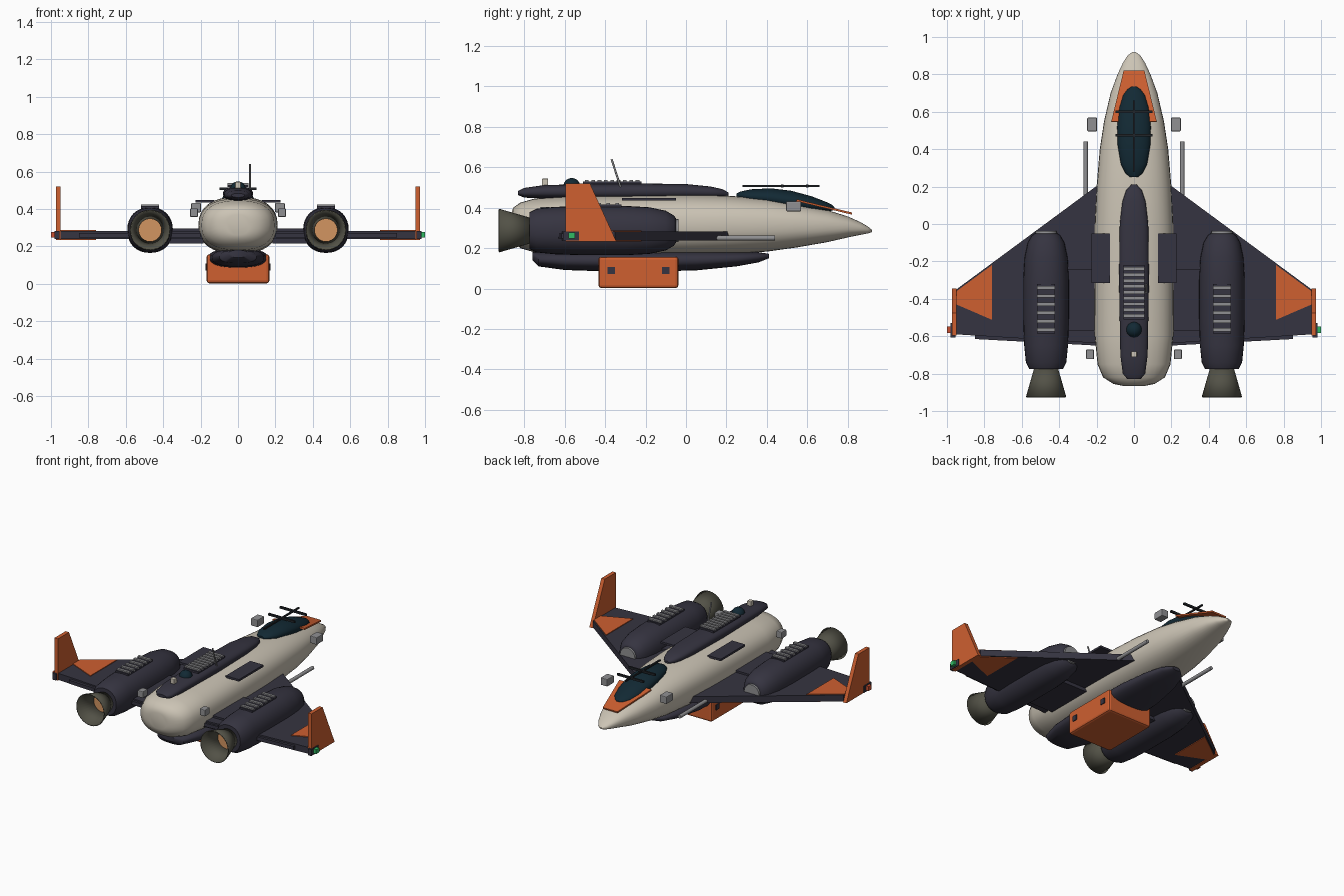
import bpy, bmesh, math
from mathutils import Vector

cube = bpy.data.objects.get("Cube")
if cube:
    bpy.data.objects.remove(cube)


def paint(name, rgb):
    m = bpy.data.materials.new(name)
    m.use_nodes = True
    m.diffuse_color = (*rgb, 1)
    bsdf = next(n for n in m.node_tree.nodes if n.type == 'BSDF_PRINCIPLED')
    bsdf.inputs["Base Color"].default_value = (*rgb, 1)
    bsdf.inputs["Roughness"].default_value = 0.6
    return m


CREAM = paint("cream hull", (.60, .55, .46))
NAVY = paint("dark navy", (.036, .034, .052))
ORANGE = paint("orange", (.62, .115, .03))
GREY = paint("light grey", (.28, .28, .29))
TEAL = paint("teal glass", (.006, .022, .034))
OLIVE = paint("nozzle metal", (.085, .083, .062))
GLOW = paint("exhaust glow", (.65, .30, .12))
GREEN = paint("green lamp", (.03, .50, .13))
RED = paint("red lamp", (.60, .08, .03))
BLACK = paint("frame black", (.015, .018, .022))


def finish(bm, name, mat, bevel=0, smooth=False):
    bmesh.ops.recalc_face_normals(bm, faces=bm.faces)
    me = bpy.data.meshes.new(name)
    bm.to_mesh(me)
    bm.free()
    ob = bpy.data.objects.new(name, me)
    bpy.context.collection.objects.link(ob)
    me.materials.append(mat)
    if bevel:
        mod = ob.modifiers.new("bevel", 'BEVEL')
        mod.width, mod.segments = bevel, 2
    if smooth:
        bpy.ops.object.select_all(action='DESELECT')
        ob.select_set(True)
        bpy.context.view_layer.objects.active = ob
        bpy.ops.object.shade_smooth_by_angle(angle=math.radians(40))
    return ob


def box(name, mat, center, size, bevel=0):
    bm = bmesh.new()
    bmesh.ops.create_cube(bm, size=1)
    bmesh.ops.scale(bm, vec=size, verts=bm.verts)
    bmesh.ops.translate(bm, vec=center, verts=bm.verts)
    return finish(bm, name, mat, bevel)


def loft(name, mat, stations, x=0, power=2.4, segs=32):
    """Skin of rounded sections; each station is y, half width, bottom, top."""
    bm = bmesh.new()
    rings = []
    for y, w, lo, hi in stations:
        ring = []
        for i in range(segs):
            a = 2 * math.pi * i / segs
            c, s = math.cos(a), math.sin(a)
            px = math.copysign(abs(c) ** (2 / power), c) * w
            pz = math.copysign(abs(s) ** (2 / power), s) * (hi - lo) / 2
            ring.append(bm.verts.new((x + px, y, (lo + hi) / 2 + pz)))
        rings.append(ring)
    for a, b in zip(rings, rings[1:]):
        for i in range(segs):
            j = (i + 1) % segs
            bm.faces.new((a[i], a[j], b[j], b[i]))
    bm.faces.new(rings[0])
    bm.faces.new(rings[-1])
    return finish(bm, name, mat, smooth=True)


def prism(name, mat, points, offset):
    """Flat outline pushed along an offset."""
    bm = bmesh.new()
    face = bm.faces.new([bm.verts.new(p) for p in points])
    out = bmesh.ops.extrude_face_region(bm, geom=[face])["geom"]
    verts = [v for v in out if isinstance(v, bmesh.types.BMVert)]
    bmesh.ops.translate(bm, vec=offset, verts=verts)
    return finish(bm, name, mat)


def rod(name, mat, a, b, r1, r2=None, caps=True, segs=24):
    a, b = Vector(a), Vector(b)
    bm = bmesh.new()
    bmesh.ops.create_cone(bm, cap_ends=caps, segments=segs, radius1=r1,
                          radius2=r1 if r2 is None else r2, depth=(b - a).length)
    turn = (b - a).to_track_quat('Z', 'Y').to_matrix()
    bmesh.ops.rotate(bm, cent=(0, 0, 0), matrix=turn, verts=bm.verts)
    bmesh.ops.translate(bm, vec=(a + b) / 2, verts=bm.verts)
    return finish(bm, name, mat, smooth=True)


def vents(name, x, y0, y1, z, count, width):
    """Grille: dark base with grey slats."""
    box(name + "_base", NAVY, (x, (y0 + y1) / 2, z), (width, y1 - y0 + .04, .012))
    for i in range(count):
        y = y0 + (y1 - y0) * i / (count - 1)
        box(name + "_slat", GREY, (x, y, z + .008), (width, .018, .014))


# Hull, spine, keel
loft("fuselage", CREAM, [
    (-.865, .06, .26, .37), (-.855, .11, .235, .40), (-.82, .165, .20, .425),
    (-.75, .195, .18, .445), (-.6, .21, .167, .455), (-.2, .212, .16, .463),
    (.0, .21, .162, .465), (.2, .20, .17, .46), (.4, .183, .183, .445),
    (.55, .16, .204, .42), (.7, .125, .23, .388), (.8, .088, .253, .357),
    (.86, .06, .265, .33), (.9, .035, .273, .307), (.92, .008, .28, .29)])
loft("spine", NAVY, [
    (-.83, .035, .462, .483), (-.80, .06, .45, .498), (-.7, .073, .445, .512),
    (-.3, .08, .44, .521), (0, .076, .445, .517), (.12, .062, .448, .505),
    (.18, .042, .452, .492), (.21, .015, .46, .475)])
loft("keel", NAVY, [
    (-.76, .05, .14, .18), (-.73, .10, .11, .18), (-.6, .14, .092, .185),
    (-.3, .16, .082, .19), (.05, .15, .09, .19), (.25, .12, .11, .185),
    (.36, .085, .13, .18), (.41, .03, .15, .172)])

# Cargo box
box("cargo_box", ORANGE, (0, -.235, .08), (.335, .395, .155), .014)
for side in (-1, 1):
    for y in (-.37, -.10):
        box("cargo_latch", NAVY, (side * .168, y, .09), (.01, .036, .036))

# Cockpit
prism("nose_panel", ORANGE, [(-.055, .82, .366), (.055, .82, .366),
                             (.122, .545, .432), (-.122, .545, .432)], (0, .002, .01))
loft("canopy", TEAL, [
    (.25, .02, .45, .47), (.27, .045, .44, .48), (.32, .07, .42, .491),
    (.42, .087, .40, .496), (.52, .09, .385, .484), (.62, .08, .375, .457),
    (.69, .058, .38, .43), (.72, .035, .385, .416), (.735, .012, .39, .402)], power=2)
box("canopy_rail", BLACK, (0, .47, .508), (.01, .38, .01))
for y in (.475, .60):
    box("canopy_crossbar", BLACK, (0, y, .508), (.20, .012, .014))

# Top fittings
vents("spine_vent", 0, -.49, -.24, .523, 9, .11)
dome = bmesh.new()
bmesh.ops.create_uvsphere(dome, u_segments=24, v_segments=12, radius=.042)
bmesh.ops.translate(dome, vec=(0, -.565, .505), verts=dome.verts)
finish(dome, "sensor_dome", TEAL, smooth=True)
box("beacon", CREAM, (0, -.697, .527), (.03, .03, .034), .003)
rod("antenna", GREY, (.065, -.31, .46), (.065, -.368, .64), .005, segs=12)

for s in (-1, 1):
    # Wings with tip panels
    outline = [(.15, .24), (.95, -.35), (.95, -.59), (.15, -.64)]
    prism("wing", NAVY, [(s * x, y, .238) for x, y in outline], (0, 0, .044))
    flap = [(.2, -.60), (.85, -.56), (.85, -.615), (.2, -.65)]
    prism("flap", NAVY, [(s * x, y, .248) for x, y in flap], (0, 0, .024))
    panel = [(.76, -.22), (.95, -.36), (.95, -.43), (.76, -.512)]
    for z in (.281, .234):
        prism("wing_tip_panel", ORANGE, [(s * x, y, z) for x, y in panel], (0, 0, .006))
    box("wing_root_block", NAVY, (s * .28, -.405, .255), (.19, .33, .08))
    box("shoulder_plate", NAVY, (s * .178, -.183, .442), (.10, .265, .014))

    # Winglets and lamps
    fin = [(-.595, .52), (-.475, .52), (-.345, .234), (-.595, .234)]
    prism("winglet", ORANGE, [(s * .948, y, z) for y, z in fin], (s * .026, 0, 0))
    box("lamp_mount", NAVY, (s * .968, -.568, .26), (.026, .08, .044))
    box("wing_lamp", GREEN if s > 0 else RED, (s * .988, -.565, .262), (.024, .034, .03))

    # Engines
    ex, ez = s * .47, .287
    loft("engine_pod", NAVY, [
        (y, r, ez - r, ez + r) for y, r in
        [(-.775, .09), (-.74, .108), (-.65, .117), (-.5, .122), (-.3, .122),
         (-.18, .115), (-.10, .098), (-.06, .075), (-.05, .06)]], x=ex, power=2.2)
    rod("intake_cap", GREY, (ex, -.10, ez), (ex, -.038, ez), .064, .056)
    cone = rod("nozzle", OLIVE, (ex, -.765, ez), (ex, -.925, ez), .062, .108, False, 32)
    cone.modifiers.new("shell", 'SOLIDIFY').thickness = .006
    rod("exhaust", GLOW, (ex, -.77, ez), (ex, -.80, ez), .062)
    vents("engine_vent", ex, -.565, -.34, .409, 6, .095)

    # Guns and thrusters
    rod("gun_barrel", GREY, (s * .258, .14, .25), (s * .258, .44, .25), .012, segs=16)
    box("front_thruster", GREY, (s * .224, .532, .407), (.052, .074, .05), .005)
    box("rear_thruster", GREY, (s * .235, -.697, .38), (.042, .052, .045), .005)
